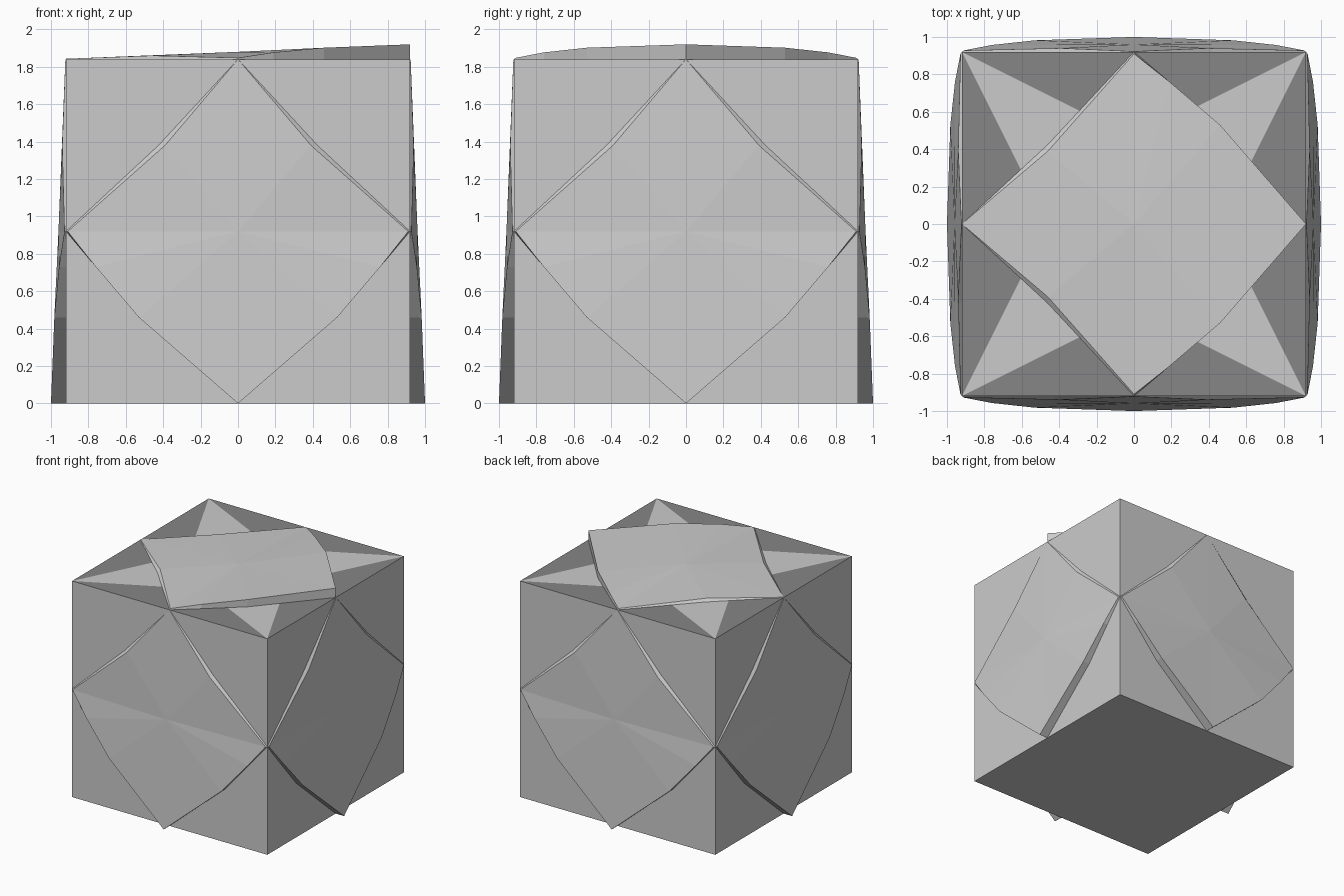
import bpy, bmesh, math
from mathutils import Matrix, Vector

if "Cube" in bpy.data.objects:
    bpy.data.objects.remove(bpy.data.objects["Cube"])

R = 0.92  # half width of the cube

def finish(name, bm, recalc=True):
    if recalc:
        bmesh.ops.recalc_face_normals(bm, faces=bm.faces[:])
    me = bpy.data.meshes.new(name)
    bm.to_mesh(me)
    bm.free()
    ob = bpy.data.objects.new(name, me)
    bpy.context.collection.objects.link(ob)
    return ob

dark = bpy.data.materials.new("dark_grey")
dark.diffuse_color = (0.24, 0.24, 0.24, 1)
dark.use_nodes = True
dark.node_tree.nodes["Principled BSDF"].inputs["Base Color"].default_value = dark.diffuse_color
light = bpy.data.materials.new("light_grey")
light.diffuse_color = (0.8, 0.8, 0.8, 1)
light.use_nodes = True
light.node_tree.nodes["Principled BSDF"].inputs["Base Color"].default_value = light.diffuse_color

# Cube body, its top divided into a light star and four dark triangles
bm = bmesh.new()
quad = [(-R, -R), (R, -R), (R, R), (-R, R)]
low = [bm.verts.new((x, y, 0)) for x, y in quad]
top = [bm.verts.new((x, y, 2 * R)) for x, y in quad]
inner = [bm.verts.new((x, y, 2 * R)) for x, y in
         [(0, -R / 2), (R / 2, 0), (0, R / 2), (-R / 2, 0)]]
bm.faces.new(low[::-1])
bm.faces.new(inner)
for i in range(4):
    j = (i + 1) % 4
    bm.faces.new((low[i], low[j], top[j], top[i]))
    bm.faces.new((top[j], inner[j], inner[i]))
    bm.faces.new((top[i], top[j], inner[i])).material_index = 1
body = finish("cube_body", bm)
body.data.materials.append(light)
body.data.materials.append(dark)

# Half outline of a wedge panel: top u, base u, v toward raised tip, height
HALF = [(0.53, 0.53, 0.46, 0.062), (0.76, 0.76, 0.19, 0.037),
        (0.91, 0.92, 0.0, 0.008), (0.39, 0.425, -0.46, 0.02)]

def panel(name, matrix):
    bm = bmesh.new()
    ring = [(0, 0, R, 0.08)] + HALF + [(0, 0, -R, 0.003)]
    ring += [(-a, -b, v, h) for a, b, v, h in reversed(HALF)]
    upper = [bm.verts.new((a, v, h)) for a, b, v, h in ring]
    base = [bm.verts.new((b, v, 0)) for a, b, v, h in ring]
    centre = bm.verts.new((0, 0, 0.04))
    n = len(ring)
    for i in range(n):
        j = (i + 1) % n
        bm.faces.new((centre, upper[i], upper[j]))
        bm.faces.new((upper[i], base[i], base[j], upper[j]))
    bm.faces.new(base)
    bm.transform(matrix)
    return finish(name, bm)

# Lid panel, raised toward the right side
panel("top_panel", Matrix.Translation((0, 0, 2 * R)) @ Matrix.Rotation(-math.pi / 2, 4, 'Z'))

# Side panels, flaring out at the bottom
front = Matrix(((-1, 0, 0, 0), (0, 0, -1, -R), (0, -1, 0, R), (0, 0, 0, 1)))
for k, side in enumerate(("front", "right", "back", "left")):
    panel(side + "_panel", Matrix.Rotation(k * math.pi / 2, 4, 'Z') @ front)
